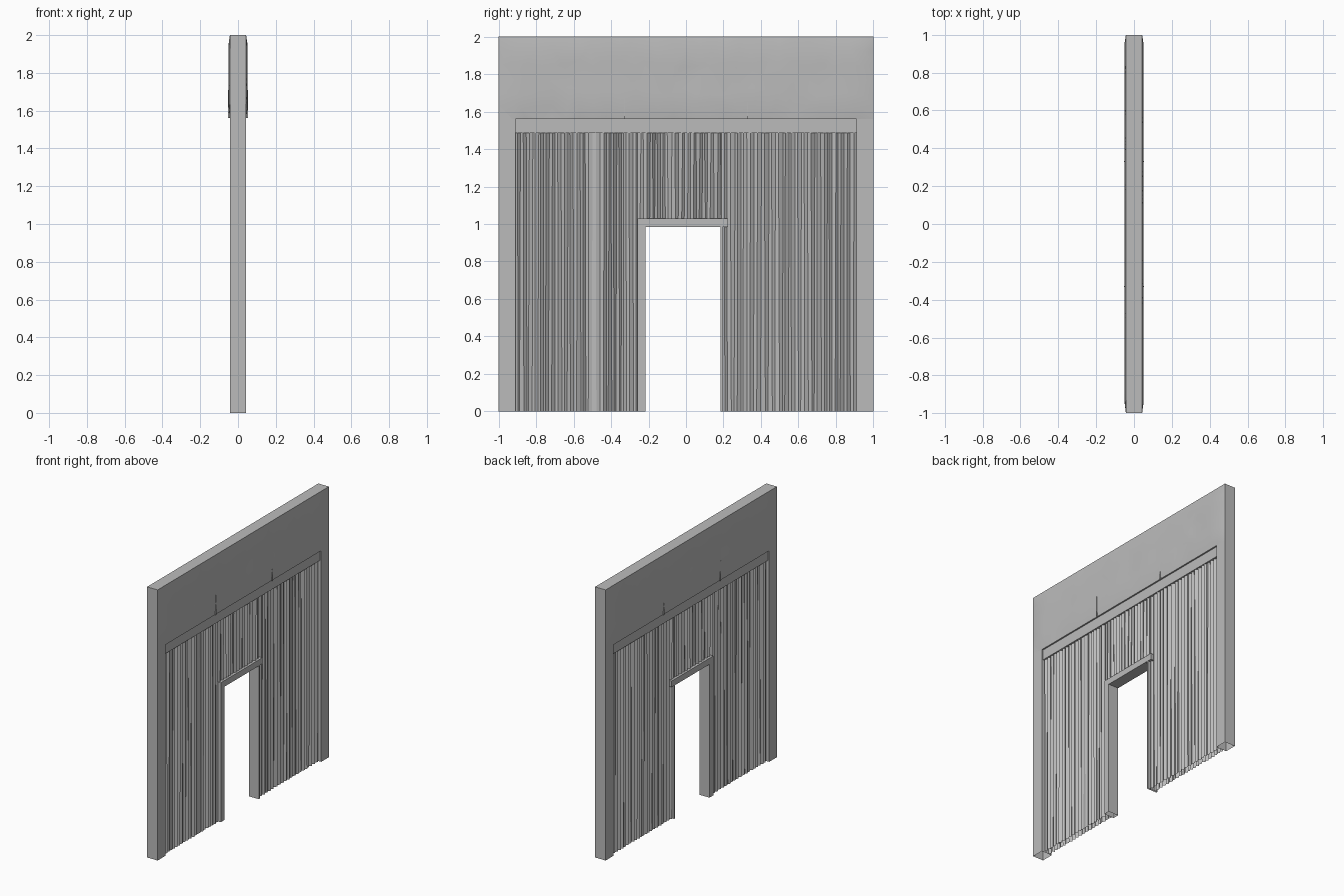
import bpy, bmesh, math, random

random.seed(4)
cube = bpy.data.objects.get("Cube")
if cube:
    bpy.data.objects.remove(cube, do_unlink=True)

grey = bpy.data.materials.new("plain grey")
grey.use_nodes = True
COLOUR = (0.5, 0.5, 0.5, 1)
grey.diffuse_color = COLOUR
grey.node_tree.nodes["Principled BSDF"].inputs["Base Color"].default_value = COLOUR


def make(name, bm):
    mesh = bpy.data.meshes.new(name)
    bm.to_mesh(mesh)
    bm.free()
    mesh.materials.append(grey)
    obj = bpy.data.objects.new(name, mesh)
    bpy.context.collection.objects.link(obj)
    return obj


def box(name, half_x, y, z, open_base=False):
    bm = bmesh.new()
    bmesh.ops.create_cube(bm, size=1)
    for v in bm.verts:
        v.co.x *= 2 * half_x
        v.co.y = y[0] if v.co.y < 0 else y[1]
        v.co.z = z[0] if v.co.z < 0 else z[1]
    if open_base:
        base = [f for f in bm.faces if f.normal.z < -0.5]
        bmesh.ops.delete(bm, geom=base, context='FACES_ONLY')
    return make(name, bm)


HALF = 0.043          # half the wall thickness
EDGE = 0.91           # inner edge of the end posts
BEAM = 1.56           # underside of the upper panel
DOOR_L, DOOR_R, DOOR_TOP = -0.215, 0.185, 0.985

# Structure: end posts, upper block and recessed lintel band
box("post_near", HALF, (-1, -EDGE), (0, BEAM), True)
box("post_far", HALF, (EDGE, 1), (0, BEAM), True)
box("upper_block", HALF, (-1, 1), (BEAM, 2))
box("lintel_band", 0.032, (-EDGE, EDGE), (1.485, BEAM))

# Door frame
box("door_post_near", 0.041, (-0.26, DOOR_L), (0, DOOR_TOP), True)
box("door_post_far", 0.041, (DOOR_R, 0.196), (0, DOOR_TOP), True)
box("door_head", 0.041, (-0.26, 0.225), (DOOR_TOP, 1.03))


# Corrugated sheets: irregular vertical ridges on both sides of the wall
def corrugated(name, side, y0, y1, z0, z1):
    bm = bmesh.new()
    y, high, last = y0, False, None
    while True:
        x = side * ((0.027 if high else 0.016) + random.uniform(-0.003, 0.003))
        slant = random.uniform(-0.003, 0.003) if y0 < y < y1 else 0
        pair = (bm.verts.new((x, y - slant, z0)), bm.verts.new((x, y + slant, z1)))
        if last:
            quad = (last[0], pair[0], pair[1], last[1])
            bm.faces.new(quad if side > 0 else quad[::-1])
        if y >= y1:
            break
        last, high = pair, not high
        y = min(y1, y + random.uniform(0.011, 0.021))
    return make(name, bm)


# Rough upper facing: a coarse grid dented in star shapes
def rough_facing(name, side):
    stars = [(-0.62, 1.79), (-0.33, 1.79), (0, 1.78), (0.37, 1.79), (0.7, 1.79),
             (-0.75, 1.64), (0.58, 1.66)]
    cols, rows = 28, 6
    bm = bmesh.new()
    grid = []
    for i in range(cols + 1):
        line = []
        for j in range(rows + 1):
            y, z = -1 + 2 * i / cols, BEAM + (2 - BEAM) * j / rows
            x = HALF
            if 0 < i < cols and 0 < j < rows:
                y += random.uniform(-0.022, 0.022)
                z += random.uniform(-0.022, 0.022)
                d = min(math.hypot(y - a, z - b) for a, b in stars)
                near = math.exp(-d / 0.07)
                x = 0.051 - 0.005 * near + random.uniform(-0.004, 0.004) * near
            line.append(bm.verts.new((side * x, y, z)))
        grid.append(line)
    for i in range(cols):
        for j in range(rows):
            quad = (grid[i][j], grid[i + 1][j], grid[i + 1][j + 1], grid[i][j + 1])
            bm.faces.new(quad if side > 0 else quad[::-1])
    bmesh.ops.triangulate(bm, faces=bm.faces[:])
    for f in bm.faces:
        f.smooth = True
    return make(name, bm)


for side, label in ((1, "left"), (-1, "right")):
    corrugated("sheet_near_" + label, side, -EDGE, -0.26, 0, 1.49)
    corrugated("sheet_far_" + label, side, 0.19, EDGE, 0, 1.49)
    corrugated("sheet_over_door_" + label, side, -0.26, 0.19, 1.0, 1.49)
    rough_facing("rough_facing_" + label, side)

# Thin upright seams above the lintel
for name, y, top in (("seam_near", -0.33, 1.71), ("seam_far", 0.33, 1.65)):
    box(name, 0.053, (y - 0.002, y + 0.002), (BEAM, top))
